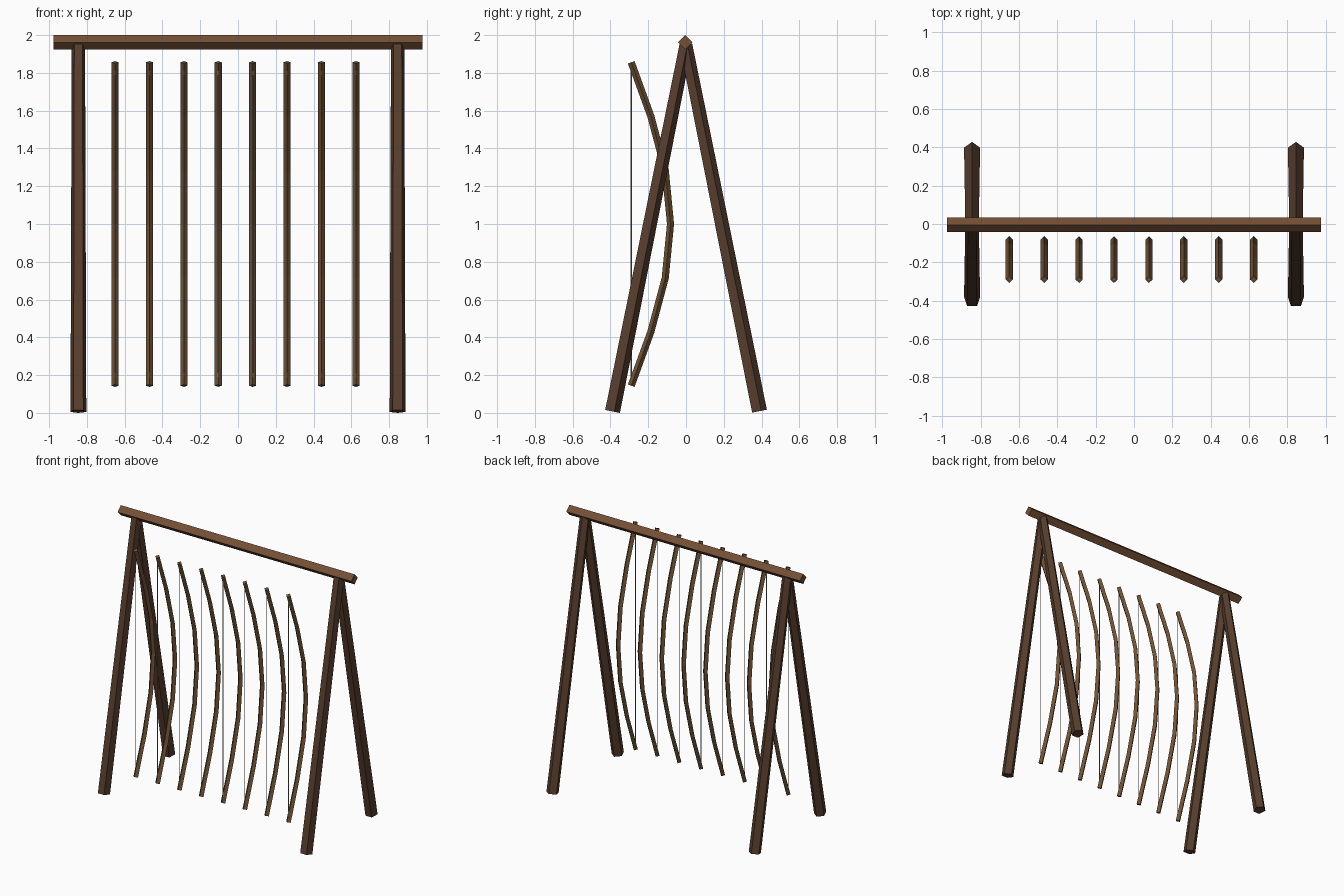
import bpy, bmesh
from math import sin, cos, pi
from mathutils import Vector

if "Cube" in bpy.data.objects:
    bpy.data.objects.remove(bpy.data.objects["Cube"])


def material(name, rgb):
    m = bpy.data.materials.new(name)
    m.diffuse_color = (*rgb, 1)
    m.use_nodes = True
    m.node_tree.nodes["Principled BSDF"].inputs["Base Color"].default_value = m.diffuse_color
    return m


BEAM = material("beam_wood", (0.18, 0.08, 0.037))
LEG = material("leg_wood", (0.095, 0.047, 0.027))
BOW = material("bow_wood", (0.16, 0.085, 0.037))
STRING = material("string_fibre", (0.33, 0.30, 0.26))


def pole(name, path, radii, sides, ref, mat):
    """Flat-sided capped pole along a path; the first corner points towards ref."""
    pts = [Vector(p) for p in path]
    bm = bmesh.new()
    rings = []
    for i, p in enumerate(pts):
        d = (pts[min(i + 1, len(pts) - 1)] - pts[max(i - 1, 0)]).normalized()
        r = Vector(ref)
        u = (r - d * r.dot(d)).normalized()
        v = d.cross(u)
        rad = radii[0] + (radii[1] - radii[0]) * i / (len(pts) - 1)
        rings.append([bm.verts.new(p + rad * (u * cos(2 * pi * k / sides) + v * sin(2 * pi * k / sides)))
                      for k in range(sides)])
    for a, b in zip(rings, rings[1:]):
        for k in range(sides):
            n = (k + 1) % sides
            bm.faces.new((a[k], a[n], b[n], b[k]))
    bm.faces.new(rings[0][::-1])
    bm.faces.new(rings[-1])
    bmesh.ops.recalc_face_normals(bm, faces=bm.faces)
    me = bpy.data.meshes.new(name)
    bm.to_mesh(me)
    bm.free()
    me.materials.append(mat)
    ob = bpy.data.objects.new(name, me)
    bpy.context.collection.objects.link(ob)
    return ob


YC = -0.004  # ridge line of the frame

# Diamond-section top beam
pole("top_beam", [(-0.976, YC, 1.962), (0.976, YC, 1.962)], (0.038, 0.038), 4, (0, 0, 1), BEAM)

# Tapered five-sided A-frame legs
for side, x in (("left", -0.845), ("right", 0.845)):
    for end, s in (("front", -1), ("back", 1)):
        pole(f"{end}_{side}_leg", [(x, YC + s * 0.389, 0.0085), (x, YC, 1.95)],
             (0.044, 0.037), 5, (0, 1, 0), LEG)

# Row of strung bows in front of the frame
for i in range(8):
    x = -0.651 + i * 0.1822
    arc = [(x, -0.29 + 0.208 * sin(pi * k / 6), 0.144 + 1.712 * k / 6) for k in range(7)]
    pole(f"bow_{i + 1}", arc, (0.0188, 0.0188), 4, (0, 1, 0), BOW)
    pole(f"bow_string_{i + 1}", [arc[0], arc[-1]], (0.003, 0.003), 4, (0, 1, 0), STRING)
